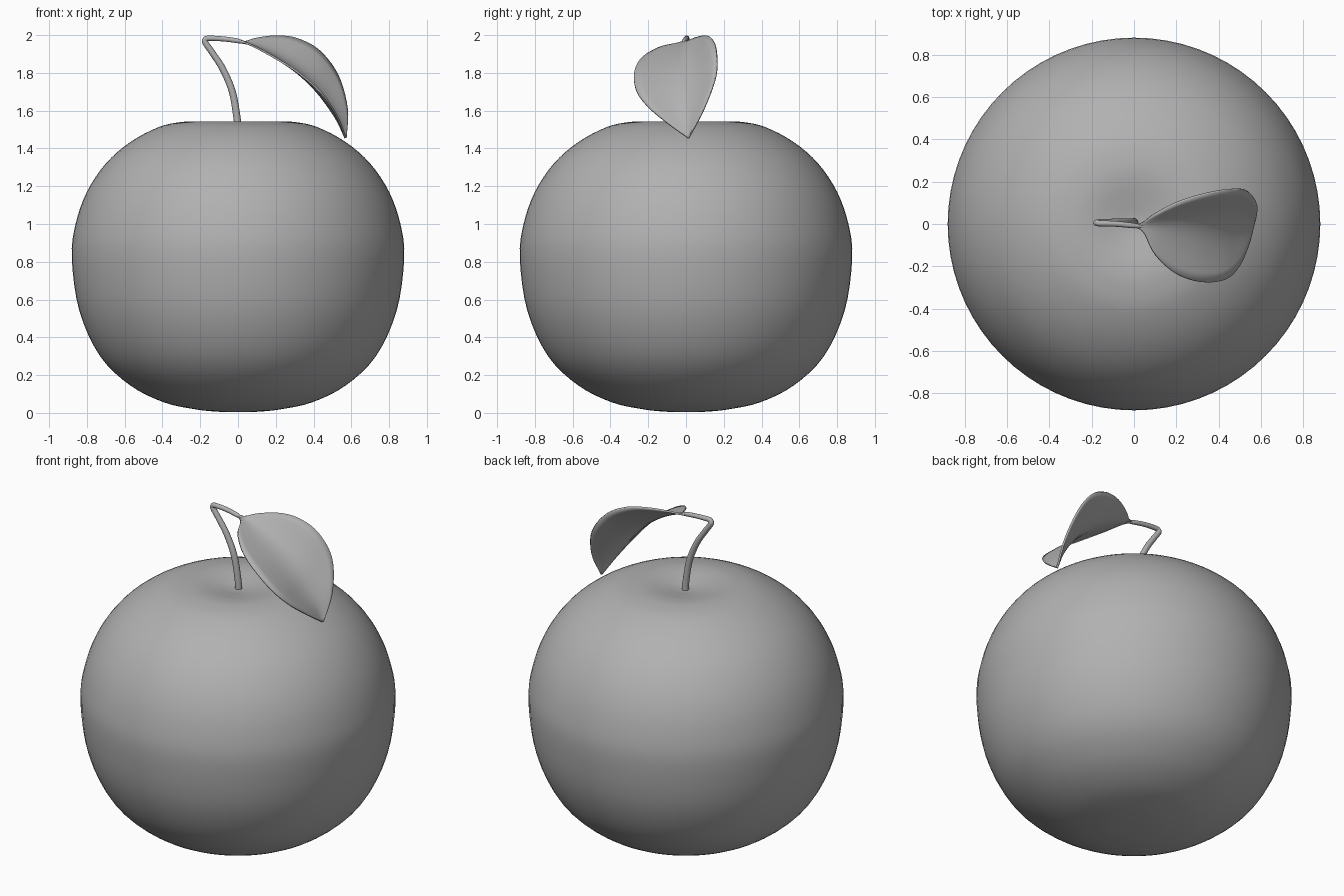
import bpy, bmesh
from math import radians
from mathutils import Vector

if "Cube" in bpy.data.objects:
    bpy.data.objects.remove(bpy.data.objects["Cube"])

grey = bpy.data.materials.new("mid_grey")
grey.diffuse_color = (0.44, 0.44, 0.44, 1)
grey.use_nodes = True
grey.node_tree.nodes["Principled BSDF"].inputs["Base Color"].default_value = grey.diffuse_color


def smooth_path(pts, steps):
    """Catmull-Rom curve through the given points."""
    p = [Vector(q) for q in pts]
    p = [2 * p[0] - p[1]] + p + [2 * p[-1] - p[-2]]
    out = []
    for a, b, c, d in zip(p, p[1:], p[2:], p[3:]):
        for i in range(steps):
            t = i / steps
            out.append(0.5 * (2 * b + (c - a) * t + (2 * a - 5 * b + 4 * c - d) * t * t
                              + (3 * b - a - 3 * c + d) * t ** 3))
    return out + [p[-2]]


def finish(name, bm):
    bmesh.ops.recalc_face_normals(bm, faces=bm.faces)
    me = bpy.data.meshes.new(name)
    bm.to_mesh(me)
    bm.free()
    me.materials.append(grey)
    ob = bpy.data.objects.new(name, me)
    bpy.context.collection.objects.link(ob)
    for f in me.polygons:
        f.use_smooth = True
    return ob


# Fruit body: lathed profile with a shallow dimple at the top
profile = [(0, 0.004), (0.1, 0.006), (0.22, 0.018), (0.39, 0.055), (0.57, 0.145), (0.73, 0.3),
           (0.84, 0.54), (0.88, 0.82), (0.86, 1.0), (0.8, 1.17), (0.7, 1.32), (0.57, 1.434),
           (0.42, 1.513), (0.3, 1.54), (0.21, 1.541), (0.12, 1.527), (0.05, 1.515), (0, 1.512)]
bm = bmesh.new()
vs = [bm.verts.new((q.x, 0, max(q.z, 0))) for q in
      smooth_path([(r, 0, z) for r, z in profile], 4)]
es = [bm.edges.new(pair) for pair in zip(vs, vs[1:])]
bmesh.ops.spin(bm, geom=vs + es, axis=(0, 0, 1), cent=(0, 0, 0),
               angle=radians(360), steps=72, use_duplicate=False)
bmesh.ops.remove_doubles(bm, verts=bm.verts, dist=1e-4)
finish("fruit_body", bm)

# Stem: bent tapering tube that runs into the leaf
path = smooth_path([(0, 0.008, 1.49), (-0.005, 0.008, 1.56), (-0.03, 0.008, 1.7),
                    (-0.08, 0.008, 1.82), (-0.135, 0.007, 1.905), (-0.172, 0.006, 1.958),
                    (-0.174, 0.005, 1.974), (-0.158, 0.003, 1.983), (-0.08, 0, 1.98),
                    (0, -0.008, 1.969), (0.07, -0.015, 1.951)], 6)
cu = bpy.data.curves.new("stem", "CURVE")
cu.dimensions = "3D"
cu.bevel_depth = 0.02
cu.bevel_resolution = 6
cu.use_fill_caps = True
sp = cu.splines.new("POLY")
sp.points.add(len(path) - 1)
for i, (pt, q) in enumerate(zip(sp.points, path)):
    pt.co = (*q, 1)
    pt.radius = min(1 - 0.4 * i / (len(path) - 1), 0.2 + 0.07 * (len(path) - 1 - i))
cu.materials.append(grey)
stem = bpy.data.objects.new("stem", cu)
bpy.context.collection.objects.link(stem)
bpy.context.view_layer.objects.active = stem
stem.select_set(True)
bpy.ops.object.convert(target="MESH")
bpy.ops.object.shade_smooth_by_angle()

# Leaf: surface lofted across front edge, midrib and back edge
front = [(0.0, -0.016, 1.969), (0.045, -0.04, 1.957), (0.1, -0.145, 1.932), (0.2, -0.235, 1.877),
         (0.32, -0.274, 1.8), (0.43, -0.262, 1.705), (0.495, -0.2, 1.62), (0.54, -0.1, 1.535),
         (0.567, 0.006, 1.458)]
rib = [(0.0, -0.008, 1.969), (0.04, -0.013, 1.96), (0.11, -0.018, 1.935), (0.21, -0.016, 1.885),
       (0.31, -0.012, 1.818), (0.4, -0.008, 1.735), (0.475, -0.002, 1.64), (0.53, 0.004, 1.55),
       (0.569, 0.011, 1.455)]
back = [(0.0, 0.0, 1.969), (0.04, 0.008, 1.965), (0.1, 0.048, 1.983), (0.2, 0.1, 1.995),
        (0.31, 0.136, 1.982), (0.43, 0.16, 1.918), (0.53, 0.158, 1.785), (0.578, 0.095, 1.61),
        (0.572, 0.016, 1.458)]
bm = bmesh.new()
rows = [[bm.verts.new(q) for q in smooth_path(trio, 6)]
        for trio in zip(*(smooth_path(c, 5) for c in (front, rib, back)))]
for r0, r1 in zip(rows, rows[1:]):
    for i in range(len(r0) - 1):
        bm.faces.new((r0[i], r0[i + 1], r1[i + 1], r1[i]))
leaf = finish("leaf", bm)
mod = leaf.modifiers.new("thickness", "SOLIDIFY")
mod.thickness = 0.01
mod.offset = 0
